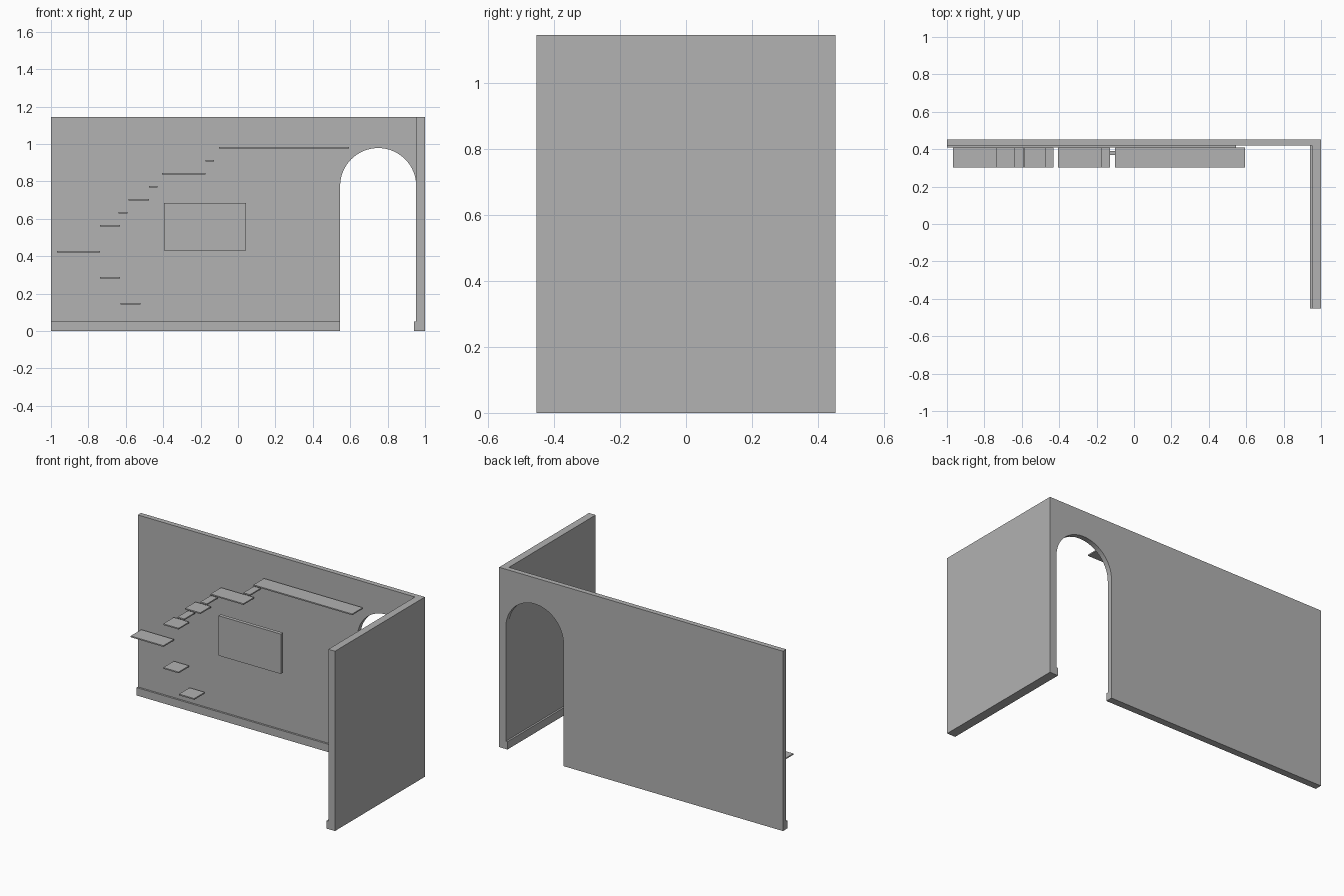
import bpy, bmesh, math

if "Cube" in bpy.data.objects:
    bpy.data.objects.remove(bpy.data.objects["Cube"])

HX, HY, TOP = 1.0, 0.4525, 1.145      # half width, half depth, wall height
INNER_X, INNER_Y = 0.953, 0.42        # inner faces of the side and back walls
SKIRT_T, SKIRT_H = 0.012, 0.05

plaster = bpy.data.materials.new("plaster_grey")
plaster.diffuse_color = (0.445, 0.445, 0.445, 1)
plaster.use_nodes = True
plaster.node_tree.nodes["Principled BSDF"].inputs["Base Color"].default_value = plaster.diffuse_color


def finish(name, bm):
    bmesh.ops.recalc_face_normals(bm, faces=bm.faces)
    me = bpy.data.meshes.new(name)
    bm.to_mesh(me)
    bm.free()
    me.materials.append(plaster)
    ob = bpy.data.objects.new(name, me)
    bpy.context.collection.objects.link(ob)
    return ob


def box(name, x0, x1, y0, y1, z0, z1):
    bm = bmesh.new()
    bmesh.ops.create_cube(bm, size=1)
    for v in bm.verts:
        v.co = ((x0 + x1) / 2 + v.co.x * (x1 - x0),
                (y0 + y1) / 2 + v.co.y * (y1 - y0),
                (z0 + z1) / 2 + v.co.z * (z1 - z0))
    return finish(name, bm)


# Back wall: outline with an arched doorway at its right end, extruded in y
door_x0, door_x1, spring = 0.546, INNER_X, 0.775
cx, r = (door_x0 + door_x1) / 2, (door_x1 - door_x0) / 2
SEG = 32
outline = [(-HX, 0), (door_x0, 0)]
for i in range(SEG + 1):
    a = math.pi * (1 - i / SEG)
    outline.append((cx + r * math.cos(a), spring + r * math.sin(a)))
outline += [(door_x1, TOP), (-HX, TOP)]
bm = bmesh.new()
face = bm.faces.new([bm.verts.new((x, INNER_Y, z)) for x, z in outline])
ext = bmesh.ops.extrude_face_region(bm, geom=[face])
for v in ext["geom"]:
    if isinstance(v, bmesh.types.BMVert):
        v.co.y = HY
finish("back_wall", bm)

# Side wall and skirting boards
box("side_wall", INNER_X, HX, -HY, HY, 0, TOP)
box("back_skirting", -HX, door_x0, INNER_Y - SKIRT_T, INNER_Y, 0, SKIRT_H)
box("side_skirting", INNER_X - SKIRT_T, INNER_X, -HY, HY, 0, SKIRT_H)

# Wall panel hanging in front of the back wall
box("wall_panel", -0.396, 0.044, 0.368, 0.391, 0.431, 0.685)

# Thin shelves: x start, x end, height step
STEP, FIRST = 0.0697, 0.145
shelves = [(-0.627, -0.52, 0), (-0.738, -0.63, 2), (-0.968, -0.737, 4),
           (-0.738, -0.63, 6), (-0.638, -0.59, 7), (-0.585, -0.477, 8),
           (-0.477, -0.43, 9), (-0.405, -0.173, 10), (-0.173, -0.127, 11),
           (-0.102, 0.593, 12)]
for i, (x0, x1, k) in enumerate(shelves):
    z = FIRST + STEP * k
    box(f"shelf_{i + 1}", x0, x1, 0.302, 0.408, z - 0.004, z + 0.004)
